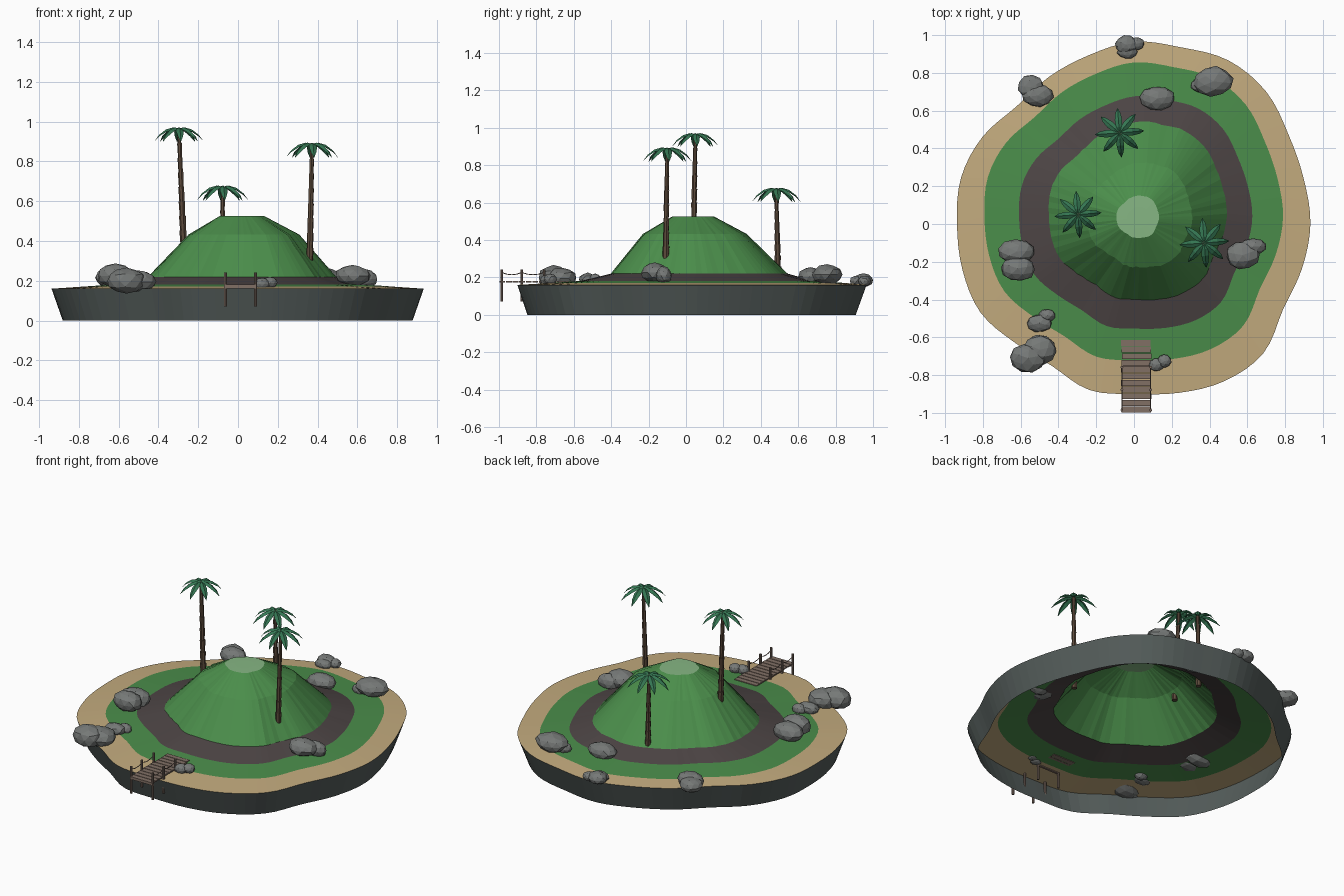
import bpy, bmesh, math, random
from mathutils import Vector, Matrix

if "Cube" in bpy.data.objects:
    bpy.data.objects.remove(bpy.data.objects["Cube"])

random.seed(7)
SEG = 96


def mat(name, r, g, b):
    m = bpy.data.materials.new(name)
    m.diffuse_color = (r, g, b, 1)
    m.use_nodes = True
    m.node_tree.nodes["Principled BSDF"].inputs["Base Color"].default_value = m.diffuse_color
    return m


SAND = mat("sand", .55, .41, .21)
GRASS = mat("grass", .07, .27, .07)
PATH = mat("path", .075, .06, .06)
CLIFF = mat("cliff", .09, .11, .105)
PEAK = mat("peak", .24, .47, .23)
ROCK = mat("rock", .18, .19, .185)
WOOD = mat("wood", .22, .16, .13)
BARK = mat("bark", .11, .07, .045)
LEAF = mat("leaf", .035, .18, .085)


def add_object(name, bm, material):
    me = bpy.data.meshes.new(name)
    bm.to_mesh(me)
    bm.free()
    me.materials.append(material)
    ob = bpy.data.objects.new(name, me)
    bpy.context.collection.objects.link(ob)
    return ob


# Island outline: radius every 15 degrees, smoothly interpolated
RADII = [.934, .93, .945, .99, 1.0, .968, .965, .925, .90, .88, .925, .948,
         .937, .94, .938, .89, .868, .91, .90, .925, .96, .968, .91, .92]


def outline(a):
    t = a / math.tau * 24
    i, f = int(t), t % 1
    p0, p1, p2, p3 = (RADII[(i + k) % 24] for k in (-1, 0, 1, 2))
    return p1 + .5 * f * (p2 - p0 + f * (2*p0 - 5*p1 + 4*p2 - p3 + f * (3*(p1 - p2) + p3 - p0)))


def ring(scale, z, ox=0, oy=0, jitter=0):
    pts = []
    for k in range(SEG):
        a = math.tau * k / SEG
        r = outline(a) * scale + random.uniform(-jitter, jitter)
        pts.append((ox + r * math.cos(a), oy + r * math.sin(a), z))
    return pts


def band(name, rings, material, cap=False):
    bm = bmesh.new()
    rows = [[bm.verts.new(p) for p in r] for r in rings]
    for a, b in zip(rows, rows[1:]):
        for k in range(SEG):
            n = (k + 1) % SEG
            bm.faces.new((a[k], a[n], b[n], b[k]))
    if cap:
        bm.faces.new(rows[-1])
    return add_object(name, bm, material)


# Terrain: open shell of stacked bands
foot = ring(.94, 0)
rim = ring(1, .16)
lawn = ring(.845, .17, 0, .04)
path_out = ring(.66, .182, .01, .04)
hill_base = ring(.505, .22, .02, .055, .003)
hill_mid = ring(.297, .432, .03, .04, .004)
hill_top = ring(.12, .525, .02, .035, .001)
band("cliff", [foot, rim], CLIFF)
band("beach", [rim, lawn], SAND)
band("lawn", [lawn, path_out], GRASS)
band("path", [path_out, hill_base], PATH)
band("hill", [hill_base, hill_mid, hill_top], GRASS)
band("hill_top", [hill_top, ring(.06, .526, .02, .035)], PEAK, cap=True)


# Rocks: squashed, jittered low-poly boulders (x, y, z, rx, ry, rz)
def rock(name, x, y, z, rx, ry, rz):
    bm = bmesh.new()
    bmesh.ops.create_icosphere(bm, subdivisions=2, radius=1)
    spin = Matrix.Rotation(random.uniform(0, 6.28), 3, 'Z')
    for v in bm.verts:
        p = spin @ v.co * random.uniform(.93, 1.04)
        v.co = (x + p.x * rx, y + p.y * ry, z + p.z * rz)
    add_object(name, bm, ROCK)


ROCKS = [
    (-.04, .95, .185, .06, .05, .038), (-.035, .91, .18, .055, .035, .03), (.015, .955, .18, .04, .035, .03),
    (-.545, .725, .19, .07, .065, .045), (-.51, .68, .195, .085, .062, .05),
    (.42, .755, .215, .105, .08, .055), (.35, .735, .19, .05, .04, .035),
    (.125, .665, .205, .095, .065, .05),
    (-.62, -.145, .215, .1, .065, .06), (-.615, -.235, .225, .095, .07, .06),
    (.575, -.165, .225, .09, .075, .055), (.63, -.12, .21, .075, .045, .05),
    (-.5, -.525, .19, .068, .048, .035), (-.46, -.485, .185, .045, .035, .035),
    (-.56, -.71, .2, .1, .08, .065), (-.5, -.665, .195, .09, .08, .06),
    (.12, -.745, .185, .042, .035, .03), (.16, -.725, .19, .038, .035, .03),
]
for n, r in enumerate(ROCKS):
    rock(f"rock_{n + 1}", *r)


def rod(bm, a, b, r1, r2, seg=8):
    a, b = Vector(a), Vector(b)
    rot = (b - a).to_track_quat('Z', 'Y').to_matrix().to_4x4()
    bmesh.ops.create_cone(bm, cap_ends=True, segments=seg, radius1=r1, radius2=r2,
                          depth=(b - a).length, matrix=Matrix.Translation((a + b) / 2) @ rot)


# Palms: stacked flared trunk pieces and a crown of folded drooping fronds
FROND = [(0, 0, .005), (.03, .006, .016), (.065, -.004, .019), (.1, -.031, .013), (.124, -.064, .001)]


def palm(tag, base, top, size):
    base, top = Vector(base), Vector(top)
    bm = bmesh.new()
    count = 8
    for k in range(count):
        r = .019 - .009 * k / count
        rod(bm, base.lerp(top, k / count), base.lerp(top, (k + 1) / count), r * .85, r, 7)
    add_object("palm_trunk_" + tag, bm, BARK)
    bm = bmesh.new()
    for k in range(8):
        turn = Matrix.Rotation(math.tau * (k + .1) / 8, 3, 'Z')
        rows = []
        for d, z, w in FROND:
            rows.append([bm.verts.new(top + turn @ Vector((d, s * w, z - abs(s) * w * .6)) * size)
                         for s in (-1, 0, 1)])
        for a, b in zip(rows, rows[1:]):
            for s in (0, 1):
                bm.faces.new((a[s], b[s], b[s + 1], a[s + 1]))
    add_object("palm_fronds_" + tag, bm, LEAF)


palm("left", (-.273, .04, .38), (-.297, .05, .965), 1)
palm("right", (.36, -.108, .29), (.372, -.1, .888), 1.06)
palm("back", (-.075, .492, .2), (-.077, .483, .672), 1.05)


# Dock: planks, beams, posts and sagging ropes
def box(bm, x, y, z, sx, sy, sz):
    bmesh.ops.create_cube(bm, size=1, matrix=Matrix.Translation((x, y, z)) @ Matrix.Diagonal((sx, sy, sz, 1)))


CX = .012
bm = bmesh.new()
for k in range(11):
    box(bm, CX + random.uniform(-.002, .002), -.63 - k * .0352, .178, .156, .031, .008)
add_object("dock_planks", bm, WOOD)

posts_y = (-.758, -.878, -.985)
bm = bmesh.new()
for y in posts_y:
    box(bm, CX, y, .168, .16, .014, .012)
    for s in (-1, 1):
        rod(bm, (CX + s * .076, y, .07), (CX + s * .076, y, .242), .0075, .0075, 8)
add_object("dock_posts", bm, WOOD)

bm = bmesh.new()
for s in (-1, 1):
    for y0, y1 in zip(posts_y, posts_y[1:]):
        pts = [(CX + s * .076, y0 + (y1 - y0) * t / 4, .226 - .012 * (1 - (t / 2 - 1) ** 2)) for t in range(5)]
        for a, b in zip(pts, pts[1:]):
            rod(bm, a, b, .0025, .0025, 5)
add_object("dock_ropes", bm, WOOD)
